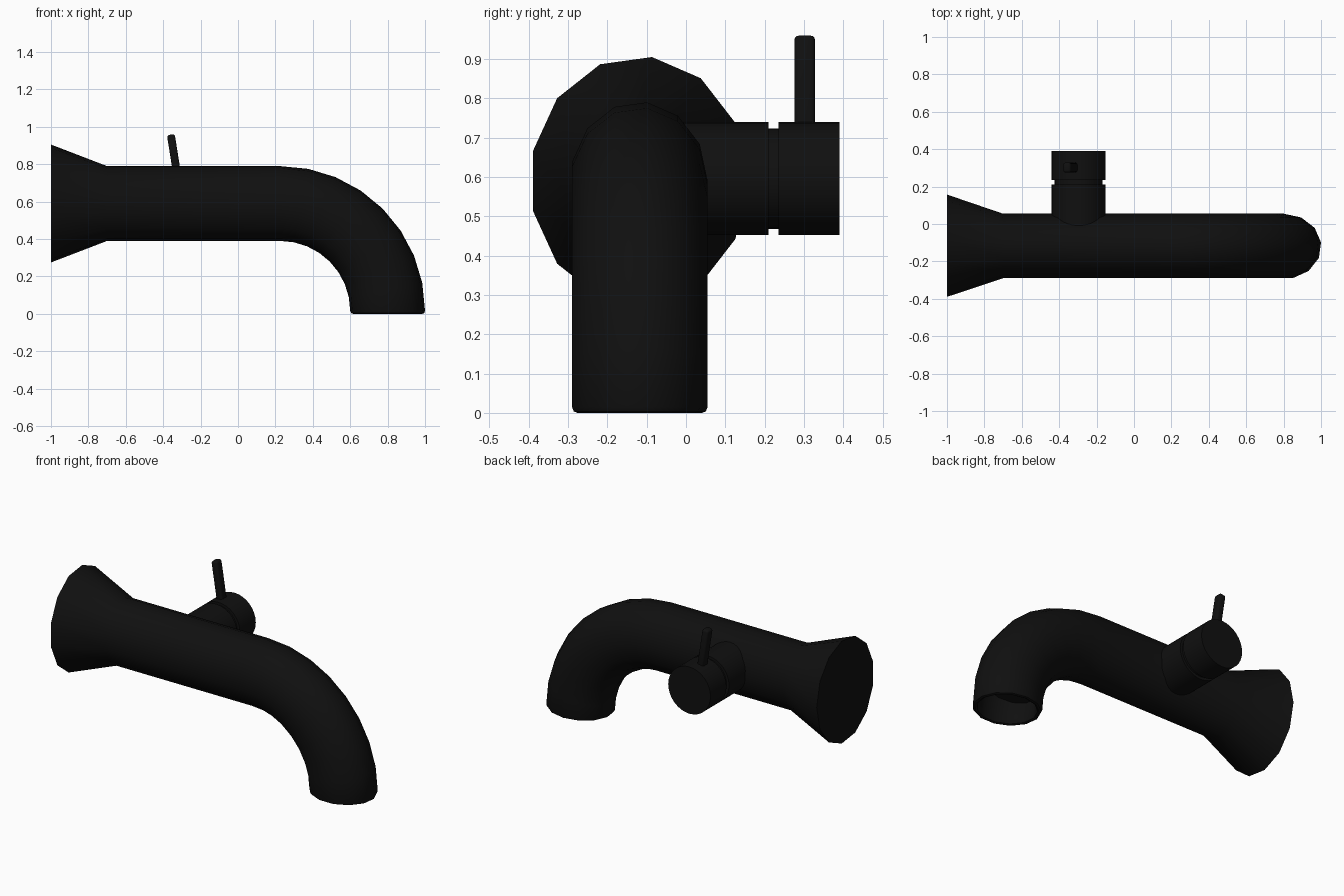
import bpy, bmesh
from math import sin, cos, pi, radians
from mathutils import Matrix, Vector

cube = bpy.data.objects.get("Cube")
if cube:
    bpy.data.objects.remove(cube, do_unlink=True)

black = bpy.data.materials.new("matte black")
black.use_nodes = True
black.diffuse_color = (0.005, 0.005, 0.005, 1)
black.node_tree.nodes["Principled BSDF"].inputs["Base Color"].default_value = black.diffuse_color


def finish(name, bm):
    """Turn a bmesh into a black, smooth-shaded object."""
    bmesh.ops.recalc_face_normals(bm, faces=bm.faces)
    mesh = bpy.data.meshes.new(name)
    bm.to_mesh(mesh)
    bm.free()
    mesh.materials.append(black)
    obj = bpy.data.objects.new(name, mesh)
    bpy.context.collection.objects.link(obj)
    bpy.ops.object.select_all(action='DESELECT')
    obj.select_set(True)
    bpy.context.view_layer.objects.active = obj
    bpy.ops.object.shade_smooth_by_angle(angle=radians(35))
    return obj


def loft(name, rings):
    """Skin a list of closed point rings and cap both ends."""
    bm = bmesh.new()
    loops = [[bm.verts.new(p) for p in ring] for ring in rings]
    n = len(loops[0])
    for a, b in zip(loops, loops[1:]):
        for i in range(n):
            j = (i + 1) % n
            bm.faces.new((a[i], a[j], b[j], b[i]))
    bm.faces.new(loops[0])
    bm.faces.new(loops[-1])
    return finish(name, bm)


# Spout: flared wall end, straight pipe, quarter bend and hollow mouth
SIDES, CY, BEND = 13, -0.12, 0.575
BEND_X, BEND_Z = 0.225, 0.015


def pipe_ring(center, tilt, ry, rn):
    normal = Vector((sin(tilt), 0, cos(tilt)))
    return [center + Vector((0, ry * cos(a), 0)) + normal * rn * sin(a)
            for a in (2 * pi * i / SIDES for i in range(SIDES))]


def bend_ring(tilt, scale=1.0, drop=0.0):
    center = Vector((BEND_X + BEND * sin(tilt), CY, BEND_Z + BEND * cos(tilt) - drop))
    return pipe_ring(center, tilt, 0.175 * scale, 0.2015 * scale)


axis_z = BEND_Z + BEND
rings = [pipe_ring(Vector((-1, CY, axis_z)), 0, 0.2775, 0.3175),
         pipe_ring(Vector((-0.7, CY, axis_z)), 0, 0.175, 0.2015)]
rings += [bend_ring(pi / 2 * i / 8) for i in range(9)]
# Rounded lip, then the inner wall running back up the bend
rings += [bend_ring(pi / 2, s, d) for s, d in
          ((0.975, 0.011), (0.92, 0.015), (0.87, 0.011), (0.85, 0))]
rings += [bend_ring(radians(t), 0.85) for t in (82, 74)]
loft("spout", rings)

# Valve: body, grooved neck and turning knob, revolved around y
VALVE_X, VALVE_Z, R, NECK = -0.296, 0.596, 0.144, 0.128
profile = [(-0.1, R), (0.21, R), (0.21, NECK), (0.235, NECK), (0.235, R), (0.39, R)]
loft("valve_and_knob",
     [[(VALVE_X + r * cos(a), y, VALVE_Z + r * sin(a))
       for a in (2 * pi * i / 32 for i in range(32))] for y, r in profile])

# Lever: slim rounded bar leaning towards the wall
bm = bmesh.new()
bmesh.ops.create_cube(bm, size=1, matrix=Matrix.Diagonal((0.042, 0.053, 0.27, 1)))
bmesh.ops.bevel(bm, geom=bm.edges[:], offset=0.012, segments=3, profile=0.5, affect='EDGES')
bmesh.ops.transform(bm, verts=bm.verts, matrix=Matrix.Translation((-0.338, 0.302, 0.825))
                    @ Matrix.Rotation(radians(-9), 4, 'Y'))
finish("lever", bm)
